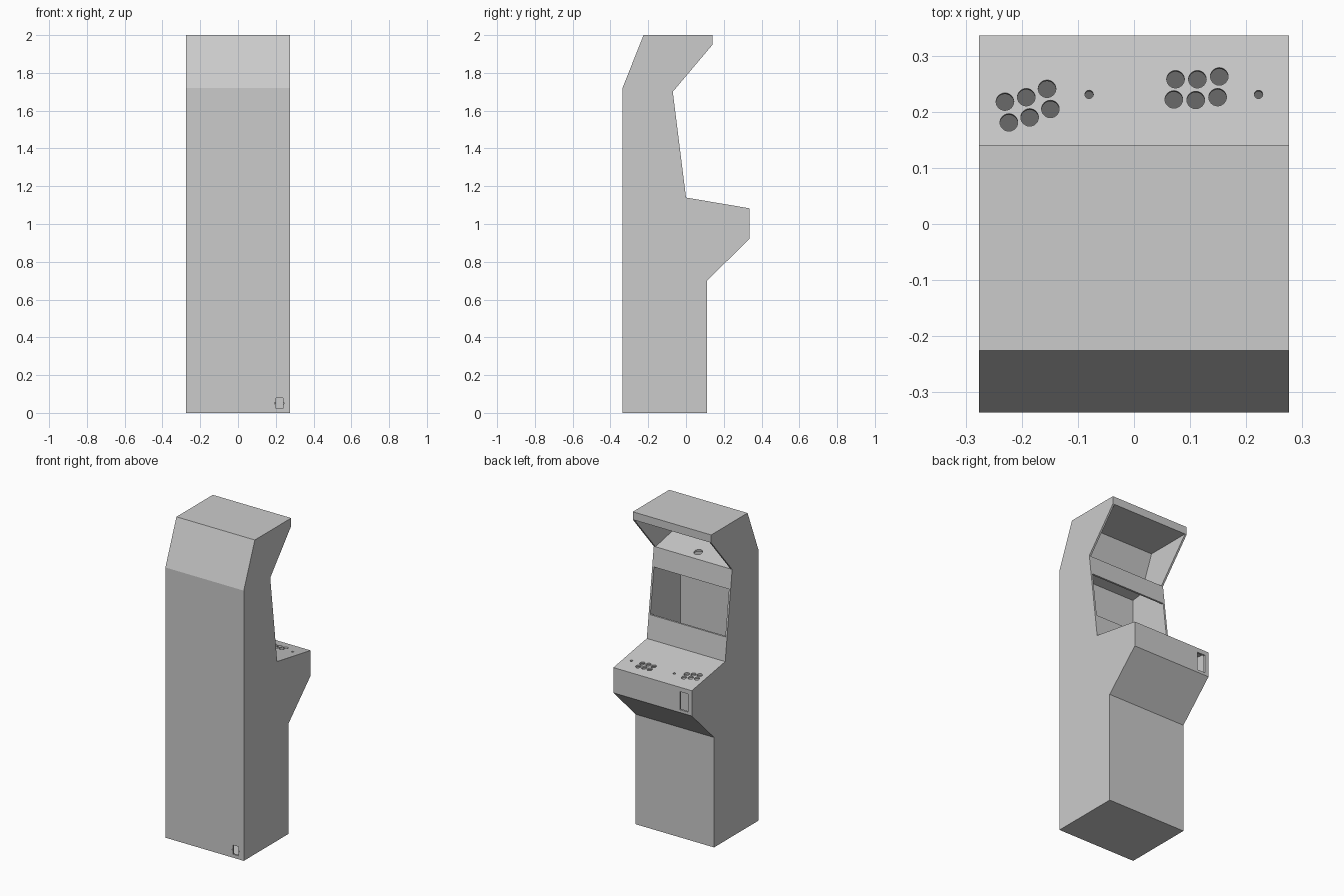
import bpy, bmesh, math
from mathutils import Matrix, Vector

if "Cube" in bpy.data.objects:
    bpy.data.objects.remove(bpy.data.objects["Cube"], do_unlink=True)

HALF_W = 0.276
WALL = 0.012
INNER_W = HALF_W - WALL

grey = bpy.data.materials.new("cabinet grey")
grey.use_nodes = True
grey.diffuse_color = (0.6, 0.6, 0.6, 1)
grey.node_tree.nodes["Principled BSDF"].inputs["Base Color"].default_value = (0.6, 0.6, 0.6, 1)


def to_object(name, bm):
    bmesh.ops.recalc_face_normals(bm, faces=bm.faces)
    mesh = bpy.data.meshes.new(name)
    bm.to_mesh(mesh)
    bm.free()
    mesh.materials.append(grey)
    obj = bpy.data.objects.new(name, mesh)
    bpy.context.scene.collection.objects.link(obj)
    return obj


def prism(name, profile, half_width):
    """Side profile (y, z) extruded across the width."""
    bm = bmesh.new()
    face = bm.faces.new([bm.verts.new((-half_width, y, z)) for y, z in profile])
    new = bmesh.ops.extrude_face_region(bm, geom=[face])["geom"]
    verts = [v for v in new if isinstance(v, bmesh.types.BMVert)]
    bmesh.ops.translate(bm, verts=verts, vec=(2 * half_width, 0, 0))
    return to_object(name, bm)


def add_box(bm, low, high):
    low, high = Vector(low), Vector(high)
    place = Matrix.Translation((low + high) / 2) @ Matrix.Diagonal((*(high - low), 1))
    bmesh.ops.create_cube(bm, size=1, matrix=place)


def add_drill(bm, centre, radius, tilt, depth=0.08, segments=24):
    place = Matrix.Translation(centre) @ Matrix.Rotation(tilt, 4, "X")
    bmesh.ops.create_cone(bm, cap_ends=True, segments=segments, radius1=radius,
                          radius2=radius, depth=depth, matrix=place)


def cut(target, cutter):
    cutter.hide_render = True
    mod = target.modifiers.new(cutter.name, "BOOLEAN")
    mod.operation = "DIFFERENCE"
    mod.solver = "EXACT"
    mod.object = cutter
    bpy.context.view_layer.objects.active = target
    bpy.ops.object.modifier_apply(modifier=mod.name)
    bpy.data.objects.remove(cutter, do_unlink=True)


# Cabinet body from its side outline
cabinet = prism("cabinet_body", [
    (-0.336, 0), (-0.336, 1.72), (-0.225, 2), (0.141, 2), (0.141, 1.95), (-0.07, 1.7),
    (0, 1.14), (0.336, 1.083), (0.336, 0.922), (0.112, 0.7), (0.112, 0)], HALF_W)

# Hollow interior below the marquee shelf
cut(cabinet, prism("interior_cutter", [
    (-0.324, WALL), (-0.324, 1.715), (-0.25, 1.725), (-0.081, 1.689), (-0.011, 1.13),
    (0.324, 1.073), (0.324, 0.927), (0.1, 0.705), (0.1, WALL)], INNER_W))

# Recess under the roof, with a gently sloping shelf
cut(cabinet, prism("marquee_cutter", [
    (0.2, 1.95), (-0.158, 1.95), (-0.245, 1.737), (0.1, 1.664)], INNER_W))

# Openings through the thin walls
openings = bmesh.new()
add_box(openings, (-INNER_W, -0.15, 1.287), (INNER_W, 0.1, 1.577))   # screen
add_box(openings, (-0.25, 0.3, 0.94), (-0.192, 0.36, 1.055))         # coin door
add_box(openings, (0.2, -0.36, 0.022), (0.238, -0.3, 0.08))          # power socket
for x in (0.195, 0.243):                                             # socket screws
    add_drill(openings, (x, -0.33, 0.051), 0.003, math.pi / 2, segments=10)
add_drill(openings, (0.005, -0.13, 1.713), 0.026, math.atan(0.21) * -1)  # cable hole

# Buttons and joystick holes on the control panel
SLOPE = 0.17
left_player = [(-0.23, 0.218), (-0.192, 0.226), (-0.155, 0.241),
               (-0.223, 0.181), (-0.186, 0.19), (-0.149, 0.205)]
right_player = [(0.074, 0.258), (0.113, 0.258), (0.152, 0.263),
                (0.071, 0.222), (0.11, 0.221), (0.149, 0.226)]
sticks = [(-0.08, 0.231), (0.222, 0.231)]
for spots, radius in ((left_player + right_player, 0.0158), (sticks, 0.0075)):
    for x, y in spots:
        add_drill(openings, (x, y, 1.14 - SLOPE * y), radius, -math.atan(SLOPE))
cut(cabinet, to_object("openings_cutter", openings))
